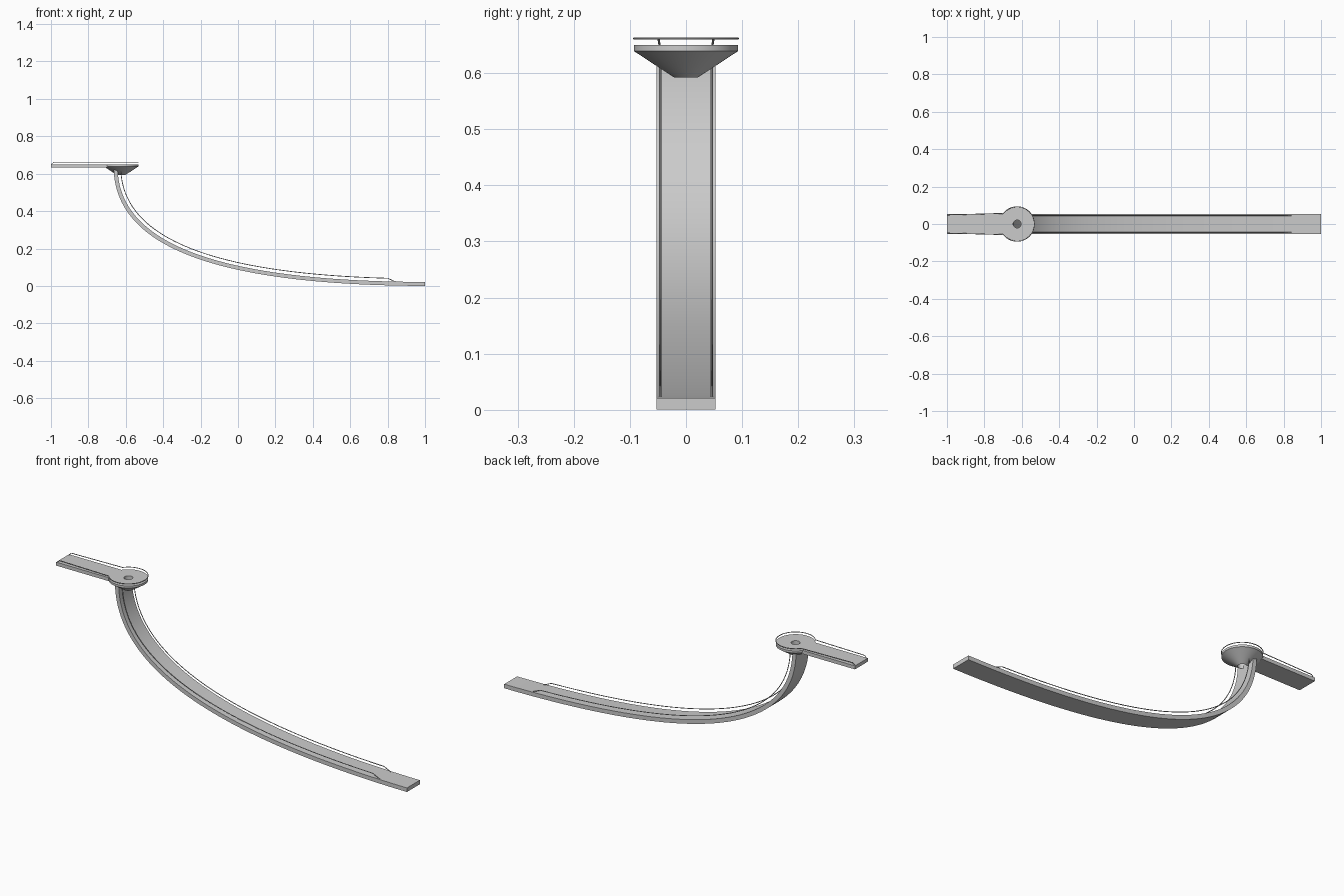
import bpy, bmesh, math
from mathutils import Vector

if "Cube" in bpy.data.objects:
    bpy.data.objects.remove(bpy.data.objects["Cube"])

HALF_W, THICK = 0.0525, 0.021
DISC_X, DISC_R = -0.625, 0.0925


def finish(name, verts, faces):
    me = bpy.data.meshes.new(name)
    me.from_pydata(verts, [], faces)
    bm = bmesh.new()
    bm.from_mesh(me)
    bmesh.ops.recalc_face_normals(bm, faces=bm.faces)
    bm.to_mesh(me)
    bm.free()
    ob = bpy.data.objects.new(name, me)
    bpy.context.collection.objects.link(ob)
    bpy.ops.object.select_all(action='DESELECT')
    ob.select_set(True)
    bpy.context.view_layer.objects.active = ob
    bpy.ops.object.shade_smooth_by_angle(angle=math.radians(30))
    return ob


def sweep(name, sections):
    """Skin a list of equal cross-section loops and cap both ends."""
    n, m = len(sections[0]), len(sections)
    verts = [v for s in sections for v in s]
    faces = [(i * n + j, i * n + (j + 1) % n, (i + 1) * n + (j + 1) % n, (i + 1) * n + j)
             for i in range(m - 1) for j in range(n)]
    faces += [tuple(range(n)), tuple(range((m - 1) * n, m * n))]
    return finish(name, verts, faces)


def tube(name, pts, r=0.002, sides=8):
    pts = [Vector(p) for p in pts]
    sections = []
    for i, p in enumerate(pts):
        t = (pts[min(i + 1, len(pts) - 1)] - pts[max(i - 1, 0)]).normalized()
        ref = Vector((0, 1, 0)) if abs(t.y) < 0.3 else Vector((0, 0, 1))
        if name == "platform_rail":
            ref = Vector((0, 0, 1))
        a = t.cross(ref).normalized()
        b = t.cross(a)
        sections.append([p + r * (a * math.cos(k * math.tau / sides) + b * math.sin(k * math.tau / sides))
                         for k in range(sides)])
    return sweep(name, sections)


# Slide profile: a cubic curve, with its normal on the riding side
P = [Vector(p) for p in ((-0.665, 0.64), (-0.665, 0.2), (-0.1, 0.004), (1.0, 0.0))]


def profile(t, off):
    s = 1 - t
    p = s**3 * P[0] + 3 * s * s * t * P[1] + 3 * s * t * t * P[2] + t**3 * P[3]
    d = (s * s * (P[1] - P[0]) + 2 * s * t * (P[2] - P[1]) + t * t * (P[3] - P[2])).normalized()
    return p.x - d.y * off, p.y + d.x * off


# Curved slide track
N = 64
sections = []
for i in range(N + 1):
    (x0, z0), (x1, z1) = profile(i / N, 0), profile(i / N, THICK)
    sections.append([(x0, -HALF_W, z0), (x0, HALF_W, z0), (x1, HALF_W, z1), (x1, -HALF_W, z1)])
sweep("slide_track", sections)

# Handrails along both sides of the track, dipping into it near the exit
for side, label in ((-1, "front"), (1, "back")):
    pts = []
    for i in range(61):
        x, z = profile(0.02 + 0.917 * i / 60, 0.038)
        pts.append((x, side * 0.046, z))
    x, z = profile(0.951, THICK - 0.001)
    pts.append((x, side * 0.046, z))
    tube("track_rail_" + label, pts)

# Entry platform
sweep("entry_platform", [[(x, -HALF_W, 0.632), (x, HALF_W, 0.632), (x, HALF_W, 0.65), (x, -HALF_W, 0.65)]
                         for x in (-1.0, -0.695)])

# Round landing: thin-rimmed funnel with a central hole
ring = [(0.021, 0.65), (DISC_R, 0.65), (DISC_R, 0.639), (0.021, 0.592)]
S, K = 64, len(ring)
verts = [(DISC_X + r * math.cos(math.tau * i / S), r * math.sin(math.tau * i / S), z)
         for i in range(S) for r, z in ring]
faces = [(i * K + j, i * K + (j + 1) % K, (i + 1) % S * K + (j + 1) % K, (i + 1) % S * K + j)
         for i in range(S) for j in range(K)]
finish("round_landing", verts, faces)

# Continuous rail along the platform and around the landing
a0 = math.radians(142)
arc = [(DISC_X + DISC_R * math.cos(a0 - 2 * a0 * i / 48), DISC_R * math.sin(a0 - 2 * a0 * i / 48), 0.6615)
       for i in range(49)]
start = [(-0.998, 0.047, 0.649), (-0.984, 0.049, 0.6615)]
end = [(x, -y, z) for x, y, z in reversed(start)]
tube("platform_rail", start + arc + end)
